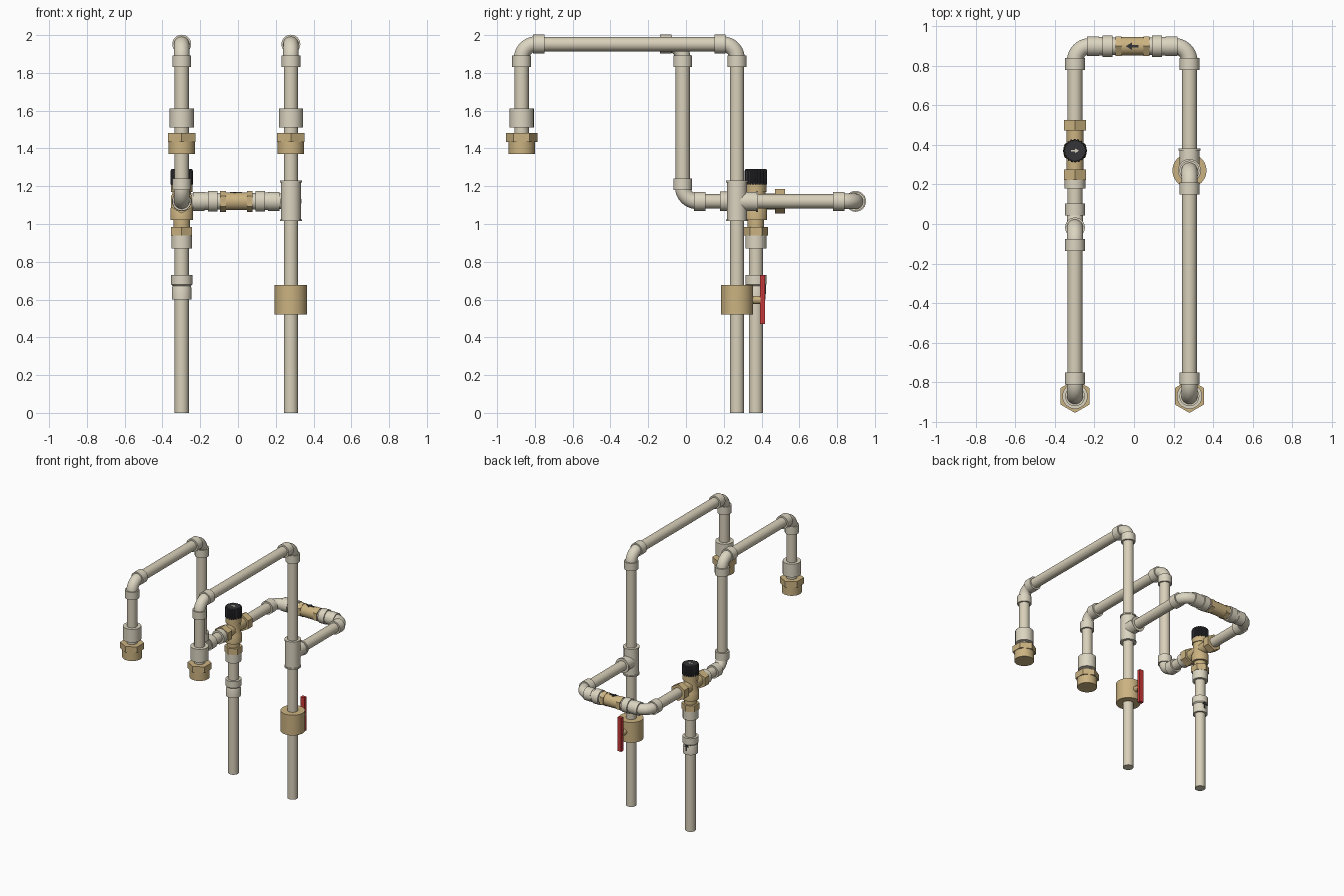
import bpy, bmesh, math
from mathutils import Vector

if "Cube" in bpy.data.objects:
    bpy.data.objects.remove(bpy.data.objects["Cube"])

X, Y, Z = Vector((1, 0, 0)), Vector((0, 1, 0)), Vector((0, 0, 1))


def material(name, rgb):
    m = bpy.data.materials.new(name)
    m.diffuse_color = (*rgb, 1)
    m.use_nodes = True
    m.node_tree.nodes["Principled BSDF"].inputs["Base Color"].default_value = m.diffuse_color
    return m


CREAM = material("cream pipe", (0.69, 0.63, 0.49))
FITTING = material("pale fitting", (0.71, 0.66, 0.53))
BRASS = material("brass", (0.60, 0.45, 0.22))
BLACK = material("black plastic", (0.035, 0.035, 0.04))
RED = material("red handle", (0.60, 0.04, 0.04))


def finish(bm, name, mat):
    bmesh.ops.recalc_face_normals(bm, faces=bm.faces)
    me = bpy.data.meshes.new(name)
    bm.to_mesh(me)
    bm.free()
    for p in me.polygons:
        p.use_smooth = True
    me.set_sharp_from_angle(angle=math.radians(32))
    me.materials.append(mat)
    ob = bpy.data.objects.new(name, me)
    bpy.context.collection.objects.link(ob)
    return ob


def skin(name, frames, mat, sides=32, ribs=0.0):
    """Skin rings given as (centre, u, v, radius) and cap both ends."""
    bm = bmesh.new()
    rings = []
    for c, u, v, r in frames:
        ring = []
        for i in range(sides):
            a = 2 * math.pi * i / sides
            rr = r * (1 - ribs * (i // 2 % 2))
            ring.append(bm.verts.new(c + u * rr * math.cos(a) + v * rr * math.sin(a)))
        rings.append(ring)
    for lo, hi in zip(rings, rings[1:]):
        for i in range(sides):
            j = (i + 1) % sides
            bm.faces.new((lo[i], lo[j], hi[j], hi[i]))
    bm.faces.new(rings[0])
    bm.faces.new(rings[-1])
    return finish(bm, name, mat)


def turned(name, base, axis, profile, mat, sides=32, ribs=0.0):
    """Turned part: profile of (distance along axis, radius)."""
    u = Y if abs(axis.z) > 0.5 else Z
    v = axis.cross(u)
    base = Vector(base)
    return skin(name, [(base + axis * t, u, v, r) for t, r in profile], mat, sides, ribs)


def rod(name, base, axis, t0, t1, r, mat, sides=32, ribs=0.0):
    return turned(name, base, axis, [(t0, r), (t1, r)], mat, sides, ribs)


def pipe(a, b):
    a, b = Vector(a), Vector(b)
    return rod("pipe", a, (b - a).normalized(), 0, (b - a).length, 0.0375, CREAM)


def elbow(corner, d1, d2, bend=0.075):
    """Quarter bend with a socket collar on each leg."""
    corner = Vector(corner)
    centre = corner + (d1 + d2) * bend
    side = d1.cross(d2)
    frames = []
    for i in range(11):
        a = math.pi / 2 * i / 10
        out = -d2 * math.cos(a) - d1 * math.sin(a)
        frames.append((centre + out * bend, out, side, 0.041))
    skin("elbow_bend", frames, FITTING)
    for d in (d1, d2):
        rod("elbow_collar", corner, d, 0.06, 0.12, 0.05, FITTING)


def arrow(name, at, along, across, normal, size, mat):
    """Thin arrow plate."""
    at = Vector(at)
    shape = [(-1, .22), (0, .22), (0, .6), (1, 0), (0, -.6), (0, -.22), (-1, -.22)]
    bm = bmesh.new()
    f = bm.faces.new([bm.verts.new(at + (along * a + across * b) * size) for a, b in shape])
    ext = bmesh.ops.extrude_face_region(bm, geom=[f])
    bmesh.ops.translate(bm, vec=normal * 0.008,
                        verts=[e for e in ext["geom"] if isinstance(e, bmesh.types.BMVert)])
    return finish(bm, name, mat)


LX, RX = -0.298, 0.28            # left and right lines
TOP, MID = 1.952, 1.12           # upper and lower pipe heights
FRONT, BACK = -0.87, 0.898       # outlet and rear crossing depth
RY, LY, VY = 0.27, -0.017, 0.37  # right riser, left drop, mixing valve

# Upper runs and outlets, one per line
for x, y in ((LX, LY), (RX, RY)):
    pipe((x, FRONT + 0.07, TOP), (x, y - 0.07, TOP))
    elbow((x, FRONT, TOP), Y, -Z)
    elbow((x, y, TOP), -Y, -Z)
    pipe((x, FRONT, 1.48), (x, FRONT, TOP - 0.07))
    rod("outlet_adapter", (x, FRONT, 0), Z, 1.51, 1.612, 0.064, FITTING)
    rod("outlet_hex_nut", (x, FRONT, 0), Z, 1.435, 1.482, 0.084, BRASS, 6)
    rod("outlet_thread", (x, FRONT, 0), Z, 1.37, 1.436, 0.07, BRASS)

# Right riser, tee and rear branch
pipe((RX, RY, 0), (RX, RY, TOP - 0.07))
turned("tee_run", (RX, RY, MID), Z,
       [(-.105, .058), (-.095, .058), (-.095, .053), (.1, .053), (.1, .058), (.11, .058)], FITTING)
turned("tee_branch", (RX, RY, MID), Y, [(0, .05), (.1, .05), (.1, .056), (.112, .056)], FITTING)
pipe((RX, 0.37, MID), (RX, BACK - 0.07, MID))

# Ball valve with lever
rod("ball_valve_body", (RX, RY, 0), Z, 0.52, 0.677, 0.086, BRASS, 48)
rod("ball_valve_stem", (RX, RY, 0.598), Y, 0.06, 0.125, 0.022, BRASS)
bm = bmesh.new()
bmesh.ops.create_cube(bm, size=1)
bmesh.ops.scale(bm, vec=(0.034, 0.026, 0.26), verts=bm.verts)
bmesh.ops.translate(bm, vec=(RX, 0.404, 0.6), verts=bm.verts)
finish(bm, "ball_valve_lever", RED)

# Rear crossing with check valve
elbow((LX, BACK, MID), X, -Y)
elbow((RX, BACK, MID), -X, -Y)
pipe((LX + 0.07, BACK, MID), (-0.08, BACK, MID))
pipe((0.06, BACK, MID), (RX - 0.07, BACK, MID))
mid = (-0.008, BACK, MID)
for d in (X, -X):
    turned("check_valve_adapter", mid, d,
           [(.085, .044), (.1, .044), (.1, .055), (.15, .055), (.15, .047), (.2, .047)], FITTING)
    rod("check_valve_hex_end", mid, d, 0.055, 0.086, 0.056, BRASS, 6)
rod("check_valve_body", mid, X, -0.056, 0.056, 0.047, BRASS)
arrow("check_valve_arrow", (-0.01, BACK, MID + 0.042), -X, Y, Z, 0.032, BLACK)

# Left drop into the mixing valve, then on to the rear crossing
pipe((LX, LY, MID + 0.07), (LX, LY, TOP - 0.07))
elbow((LX, LY, MID), Z, Y)
pipe((LX, LY + 0.07, MID), (LX, 0.23, MID))
rod("valve_inlet_adapter", (LX, 0, MID), Y, 0.18, 0.222, 0.052, FITTING)
pipe((LX, 0.52, MID), (LX, BACK - 0.07, MID))
for d in (Y, -Y):
    rod("mixing_valve_hex_nut", (LX, VY + 0.003, MID), d, 0.098, 0.152, 0.064, BRASS, 6)
rod("mixing_valve_cross_body", (LX, VY, MID), Y, -0.11, 0.11, 0.042, BRASS)
turned("mixing_valve_upright_body", (LX, VY, 0), Z,
       [(.97, .044), (1.02, .044), (1.02, .06), (1.08, .06), (1.1, .05),
        (1.17, .05), (1.17, .056), (1.215, .056)], BRASS)
rod("mixing_valve_lower_nut", (LX, VY, 0), Z, 0.938, 0.985, 0.064, BRASS, 6)
turned("mixing_valve_knob", (LX, VY, 0), Z,
       [(1.21, .06), (1.28, .06), (1.29, .055)], BLACK, 80, 0.08)
arrow("knob_pointer", (LX, VY, 1.283), X, Y, Z, 0.02, FITTING)

# Left supply riser with in-line union
pipe((LX, VY, 0), (LX, VY, 0.9))
rod("valve_supply_adapter", (LX, VY, 0), Z, 0.87, 0.939, 0.055, FITTING)
turned("inline_union", (LX, VY, 0), Z,
       [(.6, .052), (.66, .052), (.672, .048), (.68, .056), (.73, .056)], FITTING)
arrow("union_arrow", (LX, VY + 0.046, 0.66), Z, X, Y, 0.03, BLACK)
